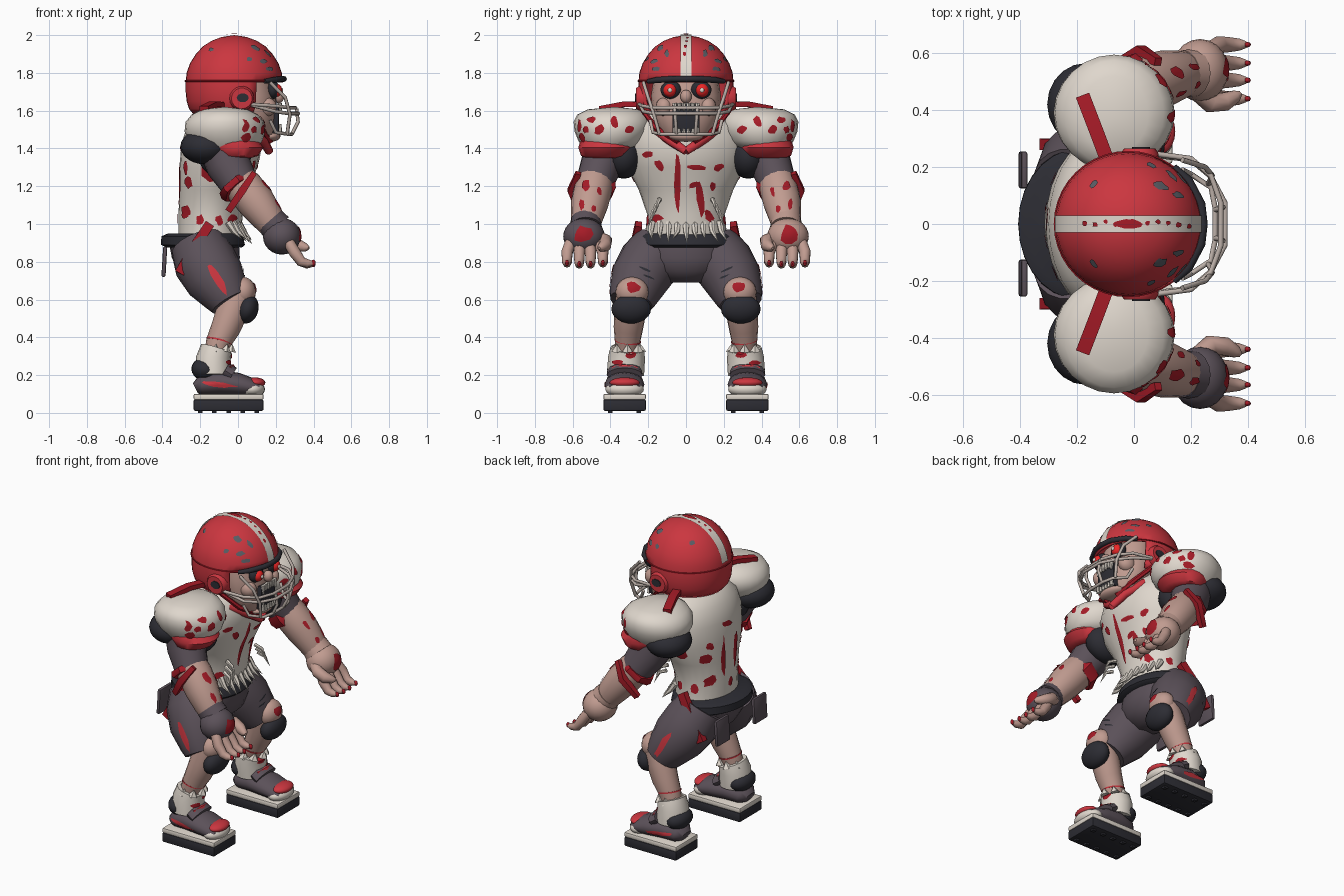
import bpy, bmesh, random
from math import sin, cos, pi
from mathutils import Vector, Matrix, Euler
from mathutils.bvhtree import BVHTree

random.seed(13)
COL = dict(red=(.60, .037, .05), blood=(.38, .011, .02), white=(.74, .68, .61), skin=(.53, .33, .28),
           grey=(.105, .082, .1), black=(.026, .026, .034), metal=(.50, .43, .39), eye=(.85, .02, .02), steel=(.10, .11, .13))
MATS = {}
for k, c in COL.items():
    MATS[k] = bpy.data.materials.new(k)
    MATS[k].diffuse_color = (*c, 1)


def finish(name, bm, col, fix=True, angle=.84):
    if fix:
        bmesh.ops.remove_doubles(bm, verts=bm.verts, dist=1e-5)
        bmesh.ops.recalc_face_normals(bm, faces=bm.faces)
    me = bpy.data.meshes.new(name)
    bm.to_mesh(me)
    bm.free()
    me.shade_smooth()
    me.set_sharp_from_angle(angle=angle)
    me.materials.append(MATS[col])
    ob = bpy.data.objects.new(name, me)
    bpy.context.collection.objects.link(ob)
    return ob


# skin elliptical rings (x, y, z, a, b): level rings, or rings square to the path
def loft(name, rings, col, n=16, level=False, keep=None):
    bm = bmesh.new()
    P = [Vector(r[:3]) for r in rings]
    whole = P[-1] - P[0]
    ref = Vector((0, 0, 1)) if abs(whole.y) > .8 * whole.length else Vector((0, 1, 0))
    loops = []
    for i, r in enumerate(rings):
        a, b = r[3], r[-1]
        t = (P[min(i + 1, len(P) - 1)] - P[max(i - 1, 0)]).normalized()
        v = (ref - t * ref.dot(t)).normalized()
        u = v.cross(t)
        if level:
            u, v = Vector((1, 0, 0)), Vector((0, 1, 0))
        off = pi / 4 if n == 4 else 0
        loops.append([bm.verts.new(P[i] + u * a * cos(off + 2 * pi * k / n) + v * b * sin(off + 2 * pi * k / n)) for k in range(n)])
    for A, B in zip(loops, loops[1:]):
        for k in range(n):
            bm.faces.new((A[k], A[(k + 1) % n], B[(k + 1) % n], B[k]))
    if keep:
        bmesh.ops.delete(bm, geom=[f for f in bm.faces if not keep(f.calc_center_median())], context='FACES')
    else:
        bm.faces.new(loops[0])
        bm.faces.new(loops[-1])
    return finish(name, bm, col)


def ball(name, loc, r, col, rot=(0, 0, 0), n=20):
    bm = bmesh.new()
    M = Matrix.Translation(loc) @ Euler(rot).to_matrix().to_4x4() @ Matrix.Diagonal((*r, 1))
    bmesh.ops.create_uvsphere(bm, u_segments=n, v_segments=n // 2 + 2, radius=1, matrix=M)
    return finish(name, bm, col)


def box(name, loc, size, col, rot=(0, 0, 0), bevel=.008):
    bm = bmesh.new()
    M = Matrix.Translation(loc) @ Euler(rot).to_matrix().to_4x4() @ Matrix.Diagonal((*size, 1))
    bmesh.ops.create_cube(bm, size=1, matrix=M)
    if bevel:
        bmesh.ops.bevel(bm, geom=bm.edges[:], offset=bevel, segments=2, affect='EDGES', profile=.5)
    return finish(name, bm, col, angle=.6)


# ragged stains projected along an axis onto a part: items (p, q, rp, rq, turn)
def patches(name, target, axis, sgn, items, col='blood'):
    me = target.data
    tree = BVHTree.FromPolygons([v.co for v in me.vertices], [p.vertices for p in me.polygons])
    other = [i for i in range(3) if i != axis]
    ray = Vector([-sgn if i == axis else 0 for i in range(3)])
    bm = bmesh.new()

    def hit(p, q, depth=None):
        o = Vector((0, 0, 0))
        o[axis], o[other[0]], o[other[1]] = 3 * sgn, p, q
        loc, nor = tree.ray_cast(o, ray)[:2]
        if loc is None and depth is not None:
            o[axis] = depth
            loc, nor = tree.find_nearest(o)[:2]
        return None if loc is None else loc + nor * .005
    for p, q, rp, rq, ang in items:
        c = hit(p, q)
        if c is None:
            continue
        n, rings = 10, [[], []]
        for k in range(n):
            w = random.uniform(.75, 1.2)
            for ring, f in zip(rings, (.5, 1)):
                x, y = w * f * rp * cos(2 * pi * k / n), w * f * rq * sin(2 * pi * k / n)
                ring.append(bm.verts.new(hit(p + x * cos(ang) - y * sin(ang), q + x * sin(ang) + y * cos(ang), c[axis])))
        cv = bm.verts.new(c)
        for k in range(n):
            j = (k + 1) % n
            for f in ((cv, rings[0][k], rings[0][j]), (rings[0][k], rings[1][k], rings[1][j], rings[0][j])):
                bm.faces.new(f if sgn * (-1 if axis == 1 else 1) > 0 else f[::-1])
    return finish(name, bm, col, fix=False)


def side(s, rings):
    return [(x, s * y, *r) for x, y, *r in rings]


# torso, belt, hips
torso = loft('jersey', [(-.15, 0, .92, .165, .22), (-.145, 0, 1.05, .17, .205), (-.13, 0, 1.18, .18, .25), (-.105, 0, 1.3, .205, .31),
             (-.085, 0, 1.42, .215, .32), (-.08, 0, 1.52, .19, .29), (-.07, 0, 1.6, .12, .18)], 'white', 28, True)
patches('jersey_front_stain', torso, 0, 1, [(-.045, 1.21, .02, .15, 0), (.055, 1.3, .05, .016, 0), (.075, 1.13, .018, .09, .1), (.04, 1.21, .03, .014, .4), (-.14, 1.31, .02, .035, .6),
        (.17, 1.3, .03, .02, .5), (-.15, 1.03, .03, .02, 0), (.12, 1.04, .02, .035, .5), (.14, 1.2, .015, .025, 0), (-.2, 1.37, .03, .02, 0)])
patches('jersey_back_stain', torso, 0, -1, [(.06, 1.2, .02, .13, 0), (-.06, 1.22, .022, .12, .1), (.16, 1.3, .03, .02, .5), (-.17, 1.3, .03, .04, 0),
        (.14, 1.07, .03, .04, .4), (-.13, 1.05, .03, .02, 0), (.02, 1.4, .05, .02, .2), (0, 1.03, .02, .03, 0)])
for s in (1, -1):
    patches('jersey_side_stain', torso, 1, s, [(-.26, 1.22, .02, .035, .2), (-.27, 1.07, .025, .03, 0), (-.2, 1.02, .02, .03, 0), (-.16, 1.27, .035, .05, .4), (-.1, 1.02, .02, .025, 0)])
loft('belt', [(-.18, 0, .875, .20, .25), (-.185, 0, .89, .222, .27), (-.19, 0, .935, .216, .265), (-.18, 0, .95, .19, .24)], 'black', 28, True)
loft('hips', [(-.18, 0, .9, .185, .235), (-.17, 0, .82, .18, .25), (-.16, 0, .75, .15, .2), (-.15, 0, .69, .08, .1)], 'grey', 24, True)
# torn hem
for i in range(9):
    y = -.18 + .045 * i
    x = .02 - 1.6 * y * y
    loft('torn_hem_shred', [(x - .02, y, 1.01, .02), (x + .012, y * 1.04, .96, .015), (x + .055, y * 1.1 + random.uniform(-.03, .03), random.uniform(.89, .93), 0)], 'white', 6)

# head
loft('neck', [(-.03, 0, 1.45, .13, .14), (.02, 0, 1.6, .12, .13)], 'skin', 16, True)
head = loft('head', [(.11, 0, 1.445, .06, .08), (.09, 0, 1.475, .11, .14), (.07, 0, 1.58, .135, .175), (.06, 0, 1.68, .145, .185), (.04, 0, 1.78, .14, .17)], 'skin', 20, True)
box('mouth', (.19, 0, 1.555), (.055, .145, .155), 'black')
ball('nose', (.215, 0, 1.675), (.03, .03, .035), 'skin')
ball('chin', (.17, 0, 1.465), (.055, .09, .03), 'skin')
for i in range(6):
    y = -.06 + .024 * i
    loft('upper_tooth', [(.22, y, 1.64, .013), (.225, y, 1.6 - .015 * (i in (0, 5)), .006)], 'white', 6)
    loft('lower_tooth', [(.22, y, 1.475, .013), (.225, y, 1.505 + .025 * (i in (0, 5)), .006)], 'white', 6)

# helmet
shell = [(1.585, .215), (1.61, .235), (1.65, .247), (1.70, .252), (1.75, .252), (1.80, .247), (1.85, .23), (1.90, .199), (1.94, .163), (1.97, .117), (1.99, .065), (2.0, 0)]
helmet = loft('helmet', [(-.02, 0, z, r * 1.02, r) for z, r in shell], 'red', 40, True, lambda c: c.z > 1.75 or c.x < .09)
helmet.modifiers.new('thickness', 'SOLIDIFY').thickness = .015
loft('helmet_seam', [(-.02, 0, 1.752, .257, .252), (-.02, 0, 1.754, .262, .257), (-.02, 0, 1.76, .262, .257), (-.02, 0, 1.762, .257, .252)], 'blood', 40, True, lambda c: True)
arc = [Vector((-.02 + .26 * cos(a), 0, 1.75 + .253 * sin(a))) for a in [pi * (.04 + .92 * k / 24) for k in range(25)]]
bm = bmesh.new()
rows = [[bm.verts.new(p + Vector((0, y, 0))) for y in (-.03, .03)] for p in arc]
for A, B in zip(rows, rows[1:]):
    bm.faces.new((A[0], A[1], B[1], B[0]))
stripe = finish('helmet_stripe', bm, 'white')
patches('stripe_stain', stripe, 2, 1, [(-.17 + .036 * i, random.uniform(-.01, .01), .009, .009, 0) for i in range(11)] + [(-.02, 0, .05, .016, 0)])
for s in (1, -1):
    patches('helmet_chip', helmet, 1, s, [(.09, 1.93, .03, .01, -.5), (.13, 1.86, .02, .012, 0), (-.14, 1.92, .014, .01, .3), (.06, 1.87, .016, .012, 0), (.16, 1.82, .015, .012, 0)], 'steel')
    patches('helmet_scrape', helmet, 0, 1, [(s * .1, 1.9, .012, .02, 0), (s * .15, 1.82, .014, .01, .4)], 'steel')
loft('visor_brow', [(.14, -.2, 1.755, .012), (.19, -.155, 1.762, .016), (.235, -.07, 1.768, .016), (.243, 0, 1.768, .016),
     (.235, .07, 1.768, .016), (.19, .155, 1.762, .016), (.14, .2, 1.755, .012)], 'black', 8)
# cage across the face
def bar(pts):
    loft('face_cage_bar', [(*p, .0095) for p in pts], 'metal', 8)
for z, w, d in ((1.615, .25, .305), (1.585, .245, .32), (1.475, .19, .285)):
    x0, z0 = (.05, 1.635) if z > 1.5 else (.17, 1.55)
    half = [(x0, w, z0), (.2, w * .92, z + .01), (.27, w * .68, z), (d, w * .3, z)]
    bar([(x, -y, h) for x, y, h in half] + half[::-1])
for s in (1, -1):
    bar(side(s, [(.17, .225, 1.75), (.25, .2, 1.67), (.275, .17, 1.58), (.26, .14, 1.475)]))
    bar(side(s, [(.31, .06, 1.61), (.318, .055, 1.54), (.285, .05, 1.475)]))
    ball('eye_socket', (.185, s * .08, 1.71), (.035, .055, .048), 'black')
    ball('eye', (.2, s * .085, 1.708), (.034, .036, .036), 'eye')
    ball('pupil', (.232, s * .085, 1.708), (.008, .012, .012), 'white', n=10)
    ball('cheek', (.15, s * .115, 1.62), (.055, .045, .05), 'skin')
    loft('ear_guard', side(s, [(.02, .225, 1.665, .067), (.02, .25, 1.665, .065), (.02, .265, 1.665, .055)]), 'red', 18)
    loft('ear_hole', side(s, [(.025, .262, 1.668, .032, .024), (.025, .27, 1.668, .032, .024)]), 'black', 10)
    loft('chin_strap', side(s, [(.03, .235, 1.61, .013), (.12, .16, 1.51, .015), (.17, .04, 1.44, .018)]), 'blood', 6)
    loft('collar', side(s, [(-.08, .2, 1.56, .03), (.06, .16, 1.5, .03), (.135, .08, 1.44, .026), (.165, 0, 1.385, .022)]), 'red', 8)

for s in (1, -1):
    # shoulder pads
    pad = loft('shoulder_pad', side(s, [(-.06, .4, 1.405, .16, .145), (-.065, .395, 1.44, .195, .175), (-.07, .39, 1.49, .213, .2), (-.07, .39, 1.54, .208, .205),
               (-.07, .39, 1.58, .175, .185), (-.07, .385, 1.607, .12, .135), (-.07, .375, 1.62, 0)]), 'white', 24, True)
    patches('pad_front_stain', pad, 0, 1, [(s * .3, 1.5, .025, .018, .4), (s * .38, 1.54, .02, .03, .4), (s * .46, 1.5, .03, .02, .7), (s * .5, 1.55, .025, .015, 0), (s * .56, 1.52, .012, .03, 0)])
    patches('pad_side_stain', pad, 1, s, [(.04, 1.46, .03, .02, .5), (.08, 1.5, .014, .02, 0)])
    loft('pad_trim', side(s, [(-.02, .43, 1.35, .09, .10), (-.01, .43, 1.36, .115, .125), (-.01, .425, 1.405, .145, .145), (-.03, .42, 1.44, .14, .14)]), 'red', 20, True)
    ball('pad_backing', (-.17, s * .42, 1.41), (.135, .145, .095), 'black')
    ball('armpit', (-.07, s * .33, 1.36), (.14, .1, .12), 'black')
    loft('pad_strap', side(s, [(-.085, .2, 1.63, .035, .02), (-.13, .32, 1.635, .035, .02), (-.18, .45, 1.61, .035, .02)]), 'blood', 4)
    # arms
    loft('sleeve', side(s, [(-.09, .41, 1.42, .125, .12), (-.05, .45, 1.31, .118, .11), (.01, .485, 1.21, .10, .1)]), 'grey', 16)
    arm = loft('forearm', side(s, [(-.02, .475, 1.26, .09), (.035, .49, 1.19, .102), (.1, .51, 1.11, .1), (.16, .525, 1.03, .085), (.2, .53, .97, .07)]), 'skin', 16)
    patches('forearm_front_wound', arm, 0, 1, [(s * .46, 1.17, .012, .025, .3), (s * .53, 1.2, .02, .03, -.3), (s * .55, 1.1, .012, .03, 0), (s * .49, 1.08, .012, .02, 0)])
    loft('elbow_band', side(s, [(-.02, .48, 1.225, .1, .112), (0, .485, 1.2, .11, .12), (.015, .495, 1.18, .1, .114)]), 'blood', 7)
    loft('elbow_strap', side(s, [(.085, .57, 1.27, .02, .02), (.025, .605, 1.18, .028, .03), (-.05, .565, 1.07, .024, .02)]), 'blood', 4)
    # hands, one gloved
    glove = 'grey' if s < 0 else 'skin'
    loft('wrist', side(s, [(.17, .53, 1.02, .08), (.205, .53, .98, .085)]), glove, 16)
    palm = ball('palm', (.232, s * .54, .935), (.1, .11, .097), glove)
    patches('palm_wound', palm, 0, 1, [(s * .545, .945, .045, .045, 0)])
    for k, y in enumerate((.44, .505, .565, .63)):
        low = .785 + .006 * (k in (0, 3))
        loft('finger', side(s, [(.27, .54 + (y - .54) * .8, .9, .03), (.3, y, .85, .031), (.335, y, .80, .027), (.37, y, low, .022), (.395, y, low, .012)]), 'skin', 10)
        ball('claw', (.398, s * y, low + .003), (.013, .01, .017), 'blood', n=8)
    loft('thumb', side(s, [(.22, .47, .93, .035), (.27, .425, .91, .036), (.32, .43, .885, .034), (.36, .45, .875, .022), (.375, .46, .872, .008)]), 'skin', 10)

    # thighs and knees
    thigh = loft('thigh', side(s, [(-.21, .14, .89, .15, .14), (-.175, .19, .8, .168, .165), (-.12, .245, .71, .16, .155), (-.06, .28, .62, .125, .13), (-.04, .29, .585, .11, .115)]), 'grey', 18)
    patches('thigh_gash', thigh, 1, s, [(-.11, .71, .1, .02, -1.05)], 'red')
    patches('thigh_tear', thigh, 0, 1, [(s * .22, .76, .035, .006, s * .4), (s * .2, .72, .03, .005, s * .4)], 'black')
    knee = ball('knee', (.025, s * .285, .64), (.07, .088, .08), 'skin')
    patches('knee_wound', knee, 0, 1, [(s * .28, .665, .035, .03, 0)])
    ball('knee_pad', (.05, s * .29, .55), (.058, .105, .078), 'black', (0, .25, 0))
    # shins, socks
    loft('shin', side(s, [(.0, .285, .63, .085), (-.03, .295, .54, .085), (-.065, .305, .45, .078), (-.105, .31, .37, .066), (-.12, .315, .3, .06)]), 'skin', 16)
    loft('shin_cut', side(s, [(-.098, .308, .385, .07, .071), (-.1, .309, .377, .07, .07)]), 'red', 16)
    sock = loft('sock', side(s, [(-.115, .31, .34, .084, .09), (-.13, .315, .29, .092, .098), (-.13, .32, .2, .095, .098)]), 'white', 16)
    patches('sock_stain', sock, 0, 1, [(s * .29, .31, .03, .02, .3), (s * .36, .265, .03, .014, 0)])
    for k in range(7):
        a = 2 * pi * k / 7
        x, y = -.11 + .07 * cos(a), s * .31 + .072 * sin(a)
        loft('sock_shred', [(x, y, .325, .03), (x + .01, y, .365, 0)], 'white', 5)
    ball('heel_guard', (-.175, s * .32, .23), (.072, .098, .062), 'black', (0, .2, 0))
    # boots
    shoe = loft('boot', side(s, [(-.225, .325, .13, .03, .05), (-.195, .325, .145, .055, .085), (-.1, .325, .16, .068, .1), (0, .325, .15, .062, .105), (.07, .325, .135, .05, .1),
                (.11, .325, .125, .04, .085)]), 'grey', 16)
    patches('boot_side_flash', shoe, 1, s, [(-.1, .15, .09, .012, -.1)], 'red')
    ball('toe_cap_white', (.075, s * .325, .125), (.068, .102, .045), 'white')
    ball('toe_cap_red', (.09, s * .325, .16), (.055, .08, .028), 'red')
    loft('boot_collar', side(s, [(-.07, .325, .225, .045, .09), (-.03, .325, .2, .045, .095)]), 'grey', 12)
    loft('boot_lace', side(s, [(-.045, .26, .235, .012), (-.03, .325, .245, .014), (-.045, .39, .235, .012)]), 'red', 6)
    box('midsole', (-.05, s * .325, .085), (.37, .225, .032), 'white')
    box('outsole', (-.05, s * .325, .041), (.37, .225, .06), 'black')
    for x in (-.2, -.125, -.05, .025, .1):
        for y in (.25, .4):
            box('cleat', (x, s * y, .008), (.024, .024, .016), 'black', bevel=0)
    # hip straps, rear plates, rib shreds
    loft('hip_strap', side(s, [(-.15, .25, 1.0, .036, .026), (-.23, .275, .88, .036, .028), (-.31, .28, .74, .036, .028)]), 'blood', 4)
    box('rear_plate', (-.39, s * .19, .8), (.022, .13, .16), 'grey', (0, .06, 0))
    for k in range(3):
        loft('rib_shred', side(s, [(.02, .14 + .015 * k, 1.13 - .03 * k, .012), (.065, .15 + .015 * k, 1.11 - .03 * k, .01), (.09, .16 + .02 * k, 1.06 - .04 * k, 0)]), 'white', 6)
